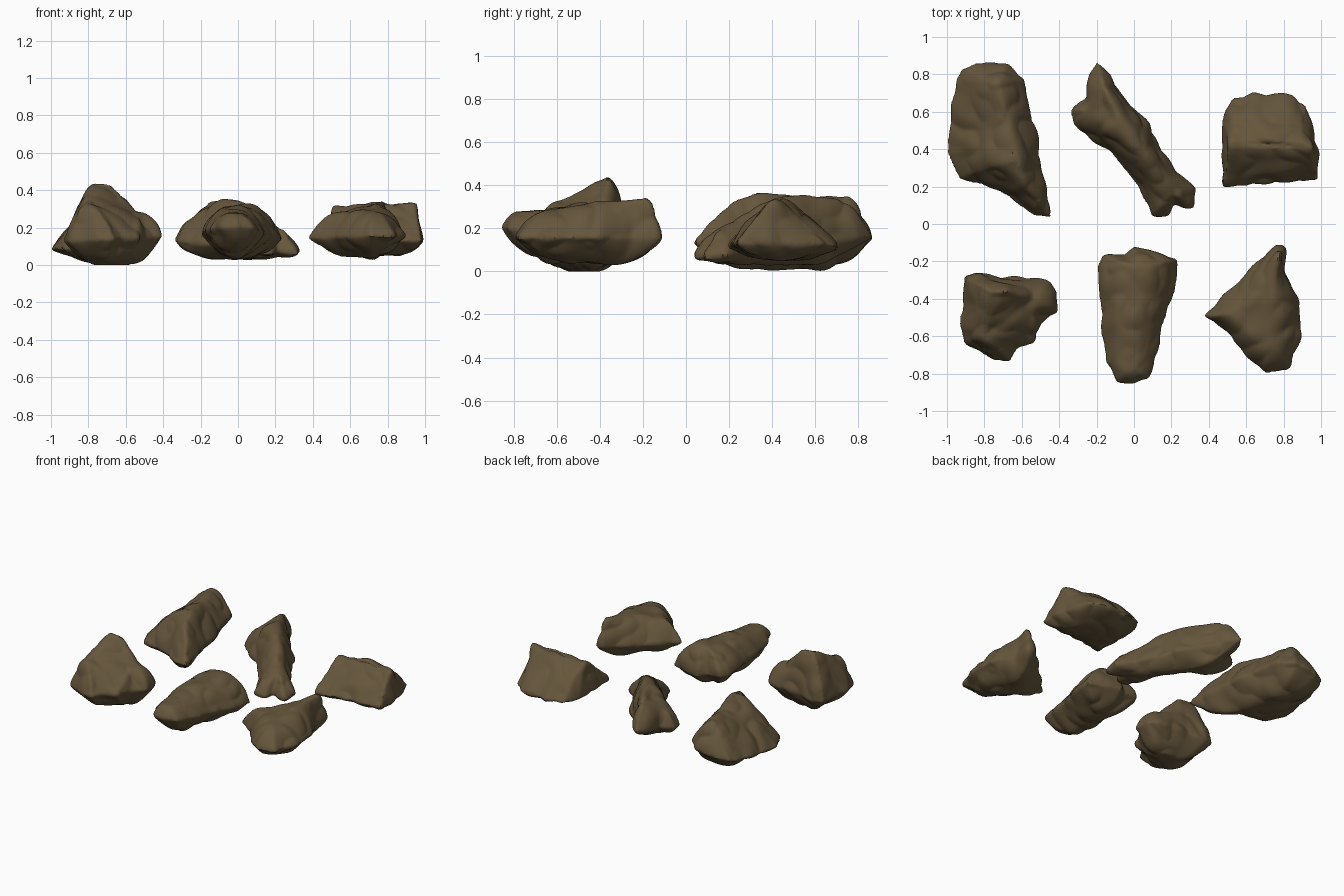
import bpy
import bmesh
from math import radians
from mathutils import Vector, noise
from mathutils.geometry import intersect_point_line

cube = bpy.data.objects.get("Cube")
if cube:
    bpy.data.objects.remove(cube, do_unlink=True)

# One earthy colour for every rock
stone = bpy.data.materials.new("brown stone")
stone.use_nodes = True
colour = (0.13, 0.092, 0.045, 1)
stone.diffuse_color = colour
shader = next(n for n in stone.node_tree.nodes if n.type == "BSDF_PRINCIPLED")
shader.inputs["Base Color"].default_value = colour
shader.inputs["Roughness"].default_value = 0.9

RINGS = 10
SPLITS = 5


def nearest_on_ridge(point, ridge):
    """Closest point of the crest line, measured in plan."""
    best, best_distance = None, None
    for start, end in zip(ridge, ridge[1:]):
        _, t = intersect_point_line(point.xy.to_3d(), start.xy.to_3d(), end.xy.to_3d())
        spot = start.lerp(end, min(max(t, 0), 1))
        distance = (spot.xy - point.xy).length
        if best is None or distance < best_distance:
            best, best_distance = spot, distance
    return best


def rock(name, outline, ridge, base, rim, tilt, top_curve, under_curve):
    """Loft from underside to rim to crest, then fuse and roughen. Sizes in hundredths."""
    ridge = [Vector(p) / 100 for p in ridge]
    corners = [Vector(p) / 100 for p in outline]
    centre = sum(corners, Vector((0, 0))) / len(corners)

    # Rim, finely divided, with a gentle tilt
    edge = []
    for a, b in zip(corners, corners[1:] + corners[:1]):
        for i in range(SPLITS):
            p = a.lerp(b, i / SPLITS)
            edge.append(Vector((p.x, p.y, rim + Vector(tilt).dot(p - centre))))
    crest = [nearest_on_ridge(p, ridge) for p in edge]

    # The keel is a shorter, level copy of the crest
    keel = [centre.lerp(c.xy, 0.5).to_3d() + Vector((0, 0, base)) for c in crest]

    bm = bmesh.new()
    rings = []
    for k in range(-RINGS, RINGS + 1):
        s = 0.94 * abs(k) / RINGS
        curve = under_curve if k < 0 else top_curve
        ring = []
        for e, goal in zip(edge, keel if k < 0 else crest):
            p = e.lerp(goal, s)
            p.z = e.z + (goal.z - e.z) * (1 - (1 - s) ** curve)
            # Broad dents
            p += noise.noise_vector(p * 5) * 0.008
            p.z = max(p.z, base)
            ring.append(bm.verts.new(p))
        rings.append(ring)
    for low, high in zip(rings, rings[1:]):
        for i in range(len(low)):
            bm.faces.new((low[i - 1], low[i], high[i], high[i - 1]))
    bm.faces.new(reversed(rings[0]))
    bm.faces.new(rings[-1])
    bmesh.ops.recalc_face_normals(bm, faces=bm.faces)
    mesh = bpy.data.meshes.new(name)
    bm.to_mesh(mesh)
    bm.free()

    obj = bpy.data.objects.new(name, mesh)
    bpy.context.collection.objects.link(obj)
    fuse = obj.modifiers.new("fuse", "REMESH")
    fuse.mode = "VOXEL"
    fuse.voxel_size = 0.011
    weather = obj.modifiers.new("weather", "SMOOTH")
    weather.iterations = 3
    bpy.context.view_layer.update()
    evaluated = obj.evaluated_get(bpy.context.evaluated_depsgraph_get())
    fused = bpy.data.meshes.new_from_object(evaluated)
    obj.modifiers.clear()
    obj.data = fused
    fused.name = name

    # Creased chips in the surface
    bm = bmesh.new()
    bm.from_mesh(fused)
    bm.normal_update()
    moves = [v.normal * (0.024 * abs(noise.noise(v.co * 7)) - 0.002) for v in bm.verts]
    for v, move in zip(bm.verts, moves):
        v.co += move
        v.co.z = max(v.co.z, 0)
    bm.to_mesh(fused)
    bm.free()
    fused.materials.clear()
    fused.materials.append(stone)

    bpy.ops.object.select_all(action="DESELECT")
    obj.select_set(True)
    bpy.context.view_layer.objects.active = obj
    bpy.ops.object.shade_smooth_by_angle(angle=radians(40))


# Large ridged boulder
rock("ridged_boulder",
     [(-95, 78), (-92, 83), (-85, 86), (-68, 86), (-59, 78), (-56, 62), (-51, 45), (-50, 30),
      (-46, 14), (-45, 4), (-53, 4), (-63, 11), (-72, 18), (-93, 25), (-100, 38), (-98, 55)],
     [(-52, 13, 24), (-58, 21, 32), (-64, 34, 37), (-67, 56, 34), (-73, 74, 35)],
     base=0.01, rim=0.13, tilt=(0.14, 0.08), top_curve=1.5, under_curve=1.8)

# Long diagonal rock
rock("long_rock",
     [(-20, 86), (-13, 79), (-8, 71), (0, 62), (8, 53), (13, 42), (23, 28), (32, 19),
      (31, 9), (22, 10), (18, 5), (10, 4), (3, 20), (-13, 39), (-33, 53),
      (-34, 61), (-25, 68), (-23, 80)],
     [(-24, 61, 25), (-13, 66, 34), (-9, 56, 36), (6, 36, 32), (20, 17, 20)],
     base=0.03, rim=0.11, tilt=(-0.03, 0.1), top_curve=2.1, under_curve=1.8)

# Wedge-topped slab
rock("wedge_slab",
     [(47, 19), (47, 55), (52, 67), (63, 70), (85, 69), (91, 64), (97, 45), (99, 38),
      (98, 23), (80, 22)],
     [(52, 43, 31), (72, 43, 34), (94, 41, 32)],
     base=0.05, rim=0.12, tilt=(0.04, -0.02), top_curve=1.4, under_curve=1.8)

# Peaked chunk
rock("peaked_chunk",
     [(-91, -28), (-84, -26), (-70, -29), (-55, -29), (-45, -31), (-41, -36), (-41, -47),
      (-50, -53), (-53, -63), (-62, -66), (-66, -74), (-74, -73), (-90, -64), (-93, -55),
      (-91, -42)],
     [(-81, -58, 32), (-76, -37, 44), (-68, -37, 43), (-54, -40, 28)],
     base=0, rim=0.14, tilt=(0.04, 0), top_curve=2, under_curve=1.8)

# Tapered block
rock("tapered_block",
     [(-20, -22), (-17, -16), (-6, -16), (0, -12), (10, -14), (24, -19), (22, -35),
      (16, -52), (12, -70), (8, -82), (0, -86), (-8, -84), (-15, -74), (-17, -55),
      (-18, -40)],
     [(-3, -76, 28), (-2, -45, 31), (3, -24, 32)],
     base=0.04, rim=0.17, tilt=(-0.04, -0.08), top_curve=2.7, under_curve=2)

# Angular shard
rock("angular_shard",
     [(37, -49), (50, -37), (61, -25), (70, -17), (76, -11), (80, -12), (80, -25),
      (88, -40), (90, -60), (83, -77), (70, -80), (60, -71), (49, -57)],
     [(77, -19, 33), (72, -40, 33), (53, -48, 28), (72, -62, 29)],
     base=0.04, rim=0.15, tilt=(0.02, 0), top_curve=2.1, under_curve=1.8)
